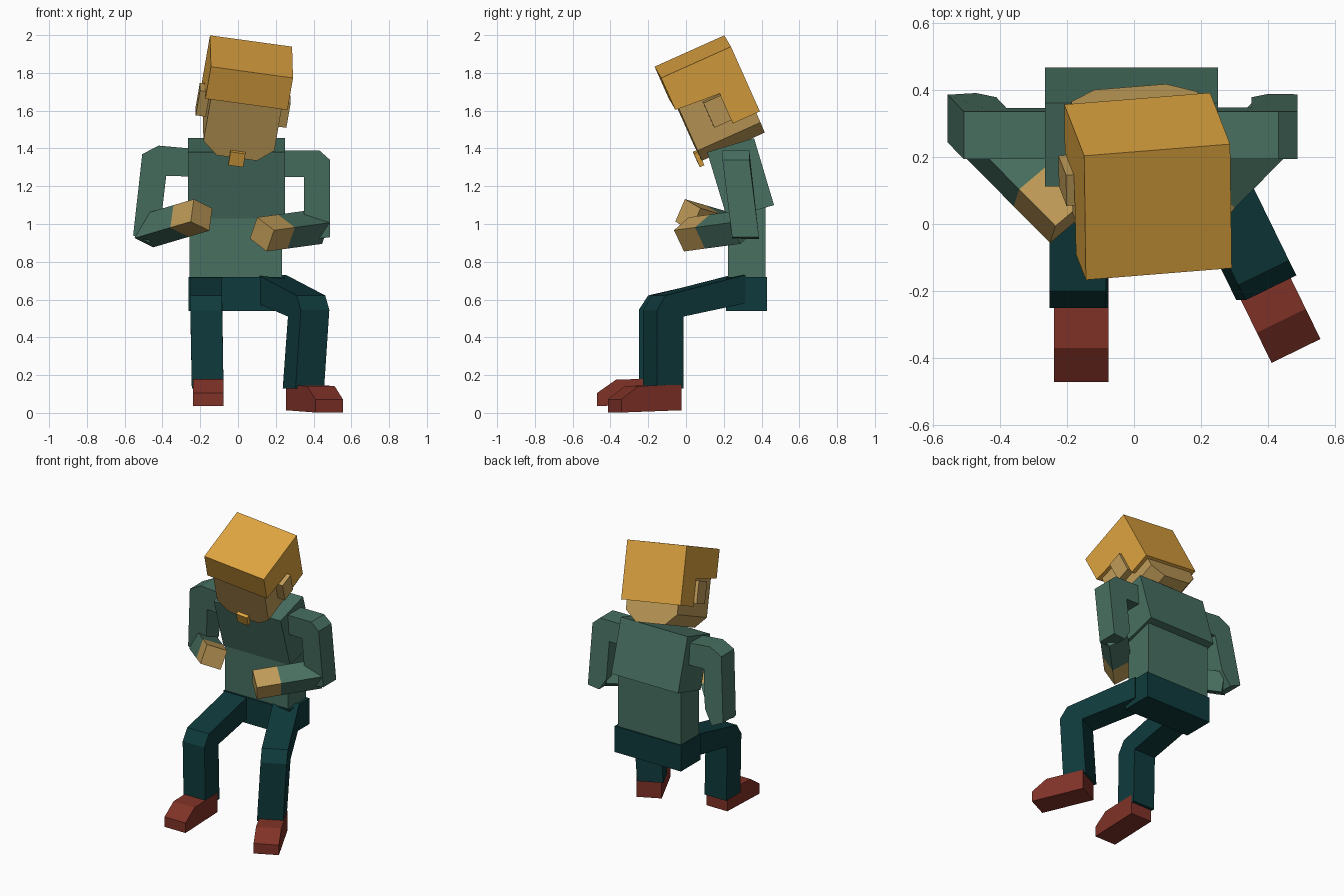
import bpy, bmesh
from mathutils import Vector as V

if "Cube" in bpy.data.objects:
    bpy.data.objects.remove(bpy.data.objects["Cube"])


def material(name, rgb):
    m = bpy.data.materials.new(name)
    lin = [((c / 255 + 0.055) / 1.055) ** 2.4 for c in rgb]
    m.diffuse_color = (*lin, 1)
    m.use_nodes = True
    m.node_tree.nodes["Principled BSDF"].inputs["Base Color"].default_value = m.diffuse_color
    return m


HAIR = material("golden hair", (222, 164, 64))
SKIN = material("tan skin", (192, 156, 88))
SHIRT = material("green shirt", (72, 112, 97))
PANTS = material("dark teal trousers", (15, 58, 60))
SHOES = material("red brown shoes", (128, 50, 39))


def prism(name, profile, lo, hi, place, mat):
    """Extrude a 2D profile from lo to hi; place(a, b, w) maps it to world space."""
    bm = bmesh.new()
    caps = [[bm.verts.new(place(a, b, w)) for a, b in profile] for w in (lo, hi)]
    for cap in caps:
        bm.faces.new(cap)
    n = len(profile)
    for i in range(n):
        j = (i + 1) % n
        bm.faces.new((caps[0][i], caps[0][j], caps[1][j], caps[1][i]))
    bmesh.ops.recalc_face_normals(bm, faces=bm.faces)
    me = bpy.data.meshes.new(name)
    bm.to_mesh(me)
    bm.free()
    me.materials.append(mat)
    ob = bpy.data.objects.new(name, me)
    bpy.context.collection.objects.link(ob)
    return ob


def rect(a0, a1, b0, b1):
    return [(a0, b0), (a1, b0), (a1, b1), (a0, b1)]


def beam(name, start, end, up, width, height, mat):
    """Square bar between two points, rolled to the up hint."""
    d = (end - start).normalized()
    side = d.cross(up).normalized()
    top = side.cross(d)
    prism(name, rect(-width / 2, width / 2, -height / 2, height / 2), 0, (end - start).length,
          lambda a, b, w: start + side * a + top * b + d * w, mat)


# Torso: side profiles extruded across x
across = lambda y, z, x: V((x, y, z))
prism("pelvis", rect(.212, .43, .54, .72), -.262, .25, across, PANTS)
prism("lower_torso", rect(.222, .42, .70, 1.12), -.256, .232, across, SHIRT)
prism("upper_torso", [(.112, 1.38), (.36, 1.455), (.466, 1.10), (.218, 1.03)],
      -.265, .25, across, SHIRT)

# Shoulders and upper arms: front profiles, leaning back toward the elbow
lean = lambda x, z, y: V((x, y + max(0, 1.34 - z) * .125, z))
prism("right_upper_arm", [(.2, 1.39), (.43, 1.39), (.487, 1.34), (.487, .93), (.40, .92),
                          (.35, 1.0), (.35, 1.25), (.2, 1.25)], .193, .335, lean, SHIRT)
prism("left_upper_arm", [(-.2, 1.395), (-.42, 1.415), (-.507, 1.37), (-.555, .94), (-.47, .90),
                         (-.41, 1.0), (-.38, 1.255), (-.2, 1.25)], .193, .335, lean, SHIRT)

# Forearms and hands
for side, elbow, tip, up in (
        ("right", V((.42, .30, .985)), V((.127, .002, .945)), V((.045, -.045, .11))),
        ("left", V((-.49, .31, .96)), V((-.193, .01, 1.048)), V((.015, .05, .115)))):
    wrist = tip + (elbow - tip).normalized() * .157
    beam(side + "_forearm", elbow, wrist, up, .137, .13, SHIRT)
    beam(side + "_hand", wrist, tip, up, .137, .13, SKIN)

# Legs and shoes: side profiles along each leg's own direction
LEG = [(-.52, .73), (-.05, .622), (0, .545), (0, .13), (-.155, .13), (-.155, .51), (-.52, .58)]
SHOE = [(0, .01), (0, .08), (-.1, .15), (-.355, .157), (-.355, .022)]
for side, knee, toe, d, slant, lift in (
        ("right", V((.408, -.19, 0)), V((.4825, -.378, 0)), V((.44, -.9, 0)), .075, -.008),
        ("left", V((-.168, -.25, 0)), V((-.157, -.47, 0)), V((0, -1, 0)), -.02, .026)):
    d.normalize()
    s = V((-d.y, d.x, 0))
    prism(side + "_leg", LEG, -.084, .084,
          lambda a, z, w: knee + d * a + s * w + V((min(0, z - .5) * slant, 0, z)), PANTS)
    prism(side + "_shoe", SHOE, -.081, .081,
          lambda a, z, w: toe + d * a + s * w + V((0, 0, z + lift)), SHOES)

# Head frame: u runs back, v runs down, w runs to the side, from the top of the brow
hx = V((.9875, .0795, -.136)).normalized()
hy = V((-.0124, .912, .409)).normalized()
down = hy.cross(hx).normalized()
crown = V((.074, -.149, 1.803))
skull = lambda u, v, w: crown + hy * u + down * v + hx * w
prism("hair", [(0, 0), (.405, 0), (.405, .38), (.25, .38), (.25, .205), (0, .188)],
      -.22, .22, skull, HAIR)
prism("face", [(-.19, .05), (.19, .05), (.19, .44), (.108, .512), (-.108, .512), (-.19, .44)],
      .02, .385, lambda w, v, u: skull(u, v, w), SKIN)
for side, k in (("right", 1), ("left", -1)):
    prism(side + "_ear", rect(.15, .25, .212, .357), .17 * k, .243 * k, skull, SKIN)
prism("beard", rect(-.002, .024, .472, .55), -.04, .04, skull, HAIR)
